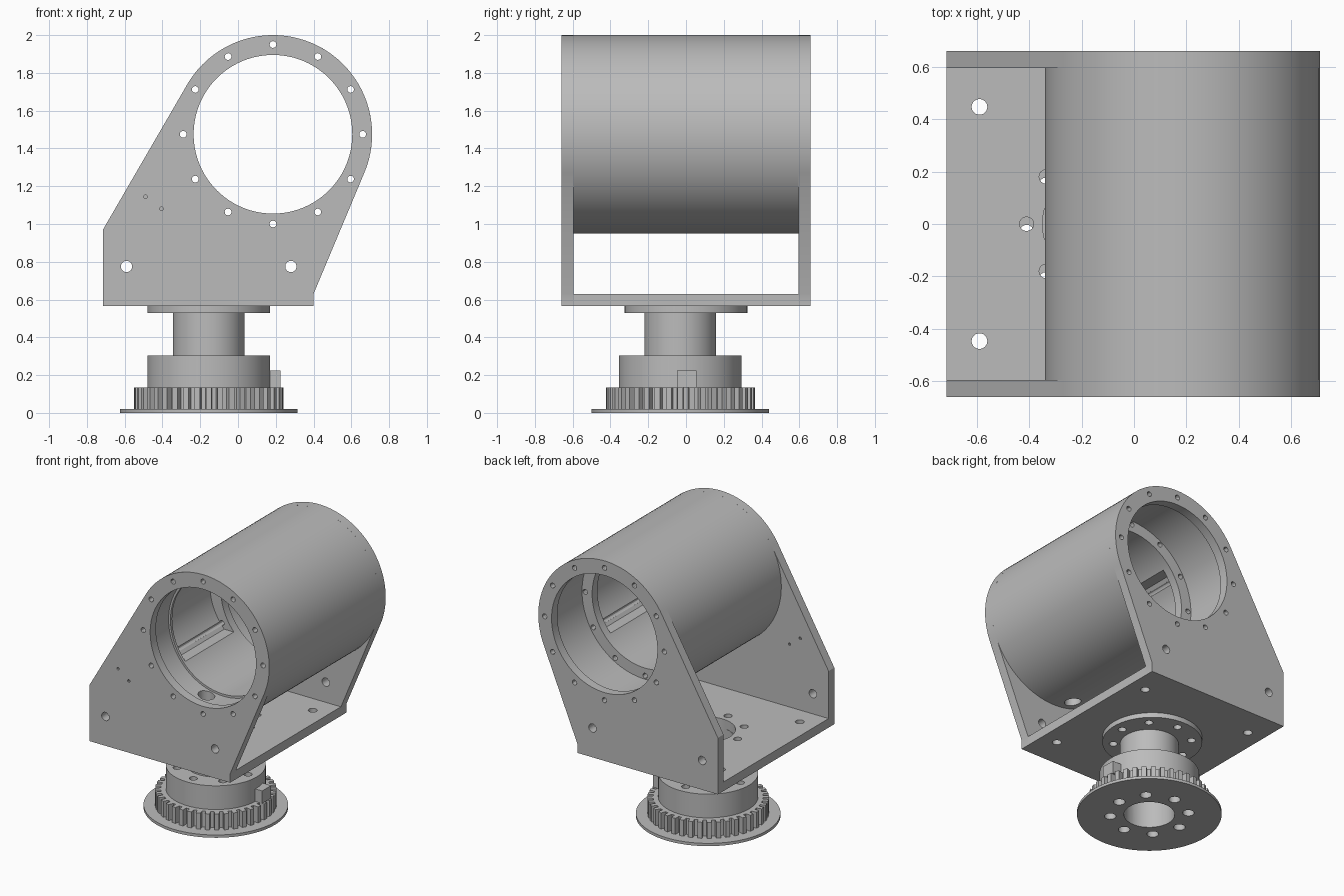
import bpy, bmesh
from math import pi, sin, cos, atan2, acos, hypot, radians
from mathutils import Matrix, Vector

if "Cube" in bpy.data.objects:
    bpy.data.objects.remove(bpy.data.objects["Cube"], do_unlink=True)

grey = bpy.data.materials.new("machined_grey")
grey.use_nodes = True
grey.diffuse_color = (0.5, 0.5, 0.5, 1)
grey.node_tree.nodes["Principled BSDF"].inputs["Base Color"].default_value = (0.5, 0.5, 0.5, 1)

CX, CZ, R = 0.185, 1.475, 0.525      # drum axis and outer radius
PX, PY = -0.155, -0.03               # pulley axis
HALF, INNER = 0.66, 0.595            # outer and inner faces of the side plates


def circle(x, y, r, n=32):
    return [(x + r * cos(2 * pi * i / n), y + r * sin(2 * pi * i / n)) for i in range(n)]


def ring(x, y, r, count):
    return circle(x, y, r, count)


def prism(bm, outline, lo, hi, axis="Z"):
    """Extrude an outline along z (outline in x, y) or along y (outline in x, z)."""
    put = (lambda p, h: (p[0], p[1], h)) if axis == "Z" else (lambda p, h: (p[0], h, p[1]))
    a = [bm.verts.new(put(p, lo)) for p in outline]
    b = [bm.verts.new(put(p, hi)) for p in outline]
    n = len(outline)
    faces = [bm.faces.new(a), bm.faces.new(b)]
    faces += [bm.faces.new((a[i], a[(i + 1) % n], b[(i + 1) % n], b[i])) for i in range(n)]
    bmesh.ops.recalc_face_normals(bm, faces=faces)


def finish(name, bm):
    mesh = bpy.data.meshes.new(name)
    bm.to_mesh(mesh)
    bm.free()
    mesh.materials.append(grey)
    obj = bpy.data.objects.new(name, mesh)
    bpy.context.collection.objects.link(obj)
    return obj


def activate(obj):
    bpy.ops.object.select_all(action="DESELECT")
    obj.select_set(True)
    bpy.context.view_layer.objects.active = obj


def smooth(obj):
    activate(obj)
    bpy.ops.object.shade_smooth_by_angle(angle=radians(30))


def cut(obj, cuts, axis):
    """Subtract prisms, each given as (outline, low, high), one pass."""
    bm = bmesh.new()
    for outline, lo, hi in cuts:
        prism(bm, outline, lo, hi, axis)
    cutter = finish("cutter", bm)
    cutter.hide_render = True
    mod = obj.modifiers.new("holes", "BOOLEAN")
    mod.operation, mod.solver, mod.object = "DIFFERENCE", "EXACT", cutter
    activate(obj)
    bpy.ops.object.modifier_apply(modifier=mod.name)
    bpy.data.objects.remove(cutter, do_unlink=True)


def solid(name, outline, lo, hi, axis="Z", cuts=()):
    bm = bmesh.new()
    prism(bm, outline, lo, hi, axis)
    obj = finish(name, bm)
    if cuts:
        cut(obj, [(c, lo - 0.05, hi + 0.05) for c in cuts], axis)
    smooth(obj)
    return obj


def tangent_angle(x, z, side):
    dx, dz = x - CX, z - CZ
    return atan2(dz, dx) + side * acos(R / hypot(dx, dz))


# Side plates: straight foot blending by tangents into the round head
right_a = tangent_angle(0.40, 0.63, 1)
left_a = tangent_angle(-0.715, 0.97, -1) + 2 * pi
N = 64
outline = [(-0.715, 0.97), (-0.715, 0.565), (0.40, 0.565), (0.40, 0.63)]
for i in range(N + 1):
    a = right_a + (left_a - right_a) * i / N
    outline.append((CX + R * cos(a), CZ + R * sin(a)))

screws = [circle(x, z, 0.018, 12) for x, z in ring(CX, CZ, 0.475, 12)]
plate_cuts = screws + [circle(CX, CZ, 0.42, 96)]
plate_cuts += [circle(x, 0.775, 0.03, 24) for x in (-0.59, 0.28)]
pin_holes = [circle(-0.49, 1.145, 0.01, 10), circle(-0.405, 1.08, 0.01, 10)]
solid("front_side_plate", outline, -HALF, -INNER, "Y", plate_cuts + pin_holes)
solid("back_side_plate", outline, INNER, HALF, "Y", plate_cuts)

# Drum: revolved wall with a deep counterbore at the back
profile = [(R, -INNER), (R, INNER), (0.5, INNER), (0.5, 0.2), (0.42, 0.2),
           (0.42, -0.43), (0.435, -0.43), (0.435, -INNER)]
bm = bmesh.new()
SEG = 96
rows = [[bm.verts.new((CX + r * cos(2 * pi * i / SEG), y, CZ + r * sin(2 * pi * i / SEG)))
         for r, y in profile] for i in range(SEG)]
for i in range(SEG):
    a, b = rows[i], rows[(i + 1) % SEG]
    for j in range(len(profile)):
        k = (j + 1) % len(profile)
        bm.faces.new((a[j], a[k], b[k], b[j]))
bmesh.ops.recalc_face_normals(bm, faces=bm.faces)
drum = finish("drum", bm)


# Drum details: long screw holes, side pockets inside the bore, cable hole below
def pocket(side):
    arc = [radians(-39 + 78 * i / 16) for i in range(17)]
    far = [(CX + side * 0.505 * cos(a), CZ + 0.44 * sin(a)) for a in arc]
    near = [(CX + side * 0.2, far[-1][1]), (CX + side * 0.2, far[0][1])]
    return far + near


cut(drum, [(s, -0.7, 0.7) for s in screws], "Y")
cut(drum, [(pocket(s), -0.41, 0.14) for s in (-1, 1)], "Y")
cut(drum, [(circle(0.1, -0.5, 0.055, 24), 0.85, 1.2)], "Z")
smooth(drum)

# Base plate between the side plates, drilled for the hub
hub_holes = [circle(x, y, 0.027, 16) for x, y in ring(PX, 0, 0.255, 8)]
corners = [circle(x, y, 0.03, 24) for x in (-0.59, 0.28) for y in (-0.447, 0.447)]
base = [(-0.715, -INNER), (0.40, -INNER), (0.40, INNER), (-0.715, INNER)]
solid("base_plate", base, 0.565, 0.63, "Z",
      hub_holes + corners + [circle(PX, 0, 0.195, 48)])

# Hub: upper flange, hollow neck and collar
solid("hub_flange", circle(PX, 0, 0.325, 64), 0.53, 0.565, "Z",
      hub_holes + [circle(PX, PY, 0.165, 48)])
bore = [circle(PX, PY, 0.165, 48)]
bolts = [circle(x, y, 0.038, 20) for x, y in ring(PX, PY, 0.255, 8)]
solid("neck", circle(PX, PY, 0.19, 64), 0.305, 0.53, "Z", bore)
solid("collar", circle(PX, PY, 0.325, 64), 0.135, 0.305, "Z",
      bore + [circle(x, y, 0.027, 16) for x, y in ring(PX, PY, 0.255, 8)])
solid("collar_key", [(0.12, -0.047), (0.225, -0.047), (0.225, 0.055), (0.12, 0.055)],
      0.135, 0.225)

# Toothed pulley and its bottom rim
TEETH = 40
gear = []
for i in range(TEETH):
    for step, r in ((-0.3, 0.358), (-0.24, 0.395), (0.24, 0.395), (0.3, 0.358)):
        a = 2 * pi * (i + step) / TEETH
        gear.append((PX + r * cos(a), PY + r * sin(a)))
solid("pulley", gear, 0.02, 0.135, "Z", bore + bolts)
solid("pulley_rim", circle(PX, PY, 0.47, 80), 0.0, 0.02, "Z", bore + bolts)
